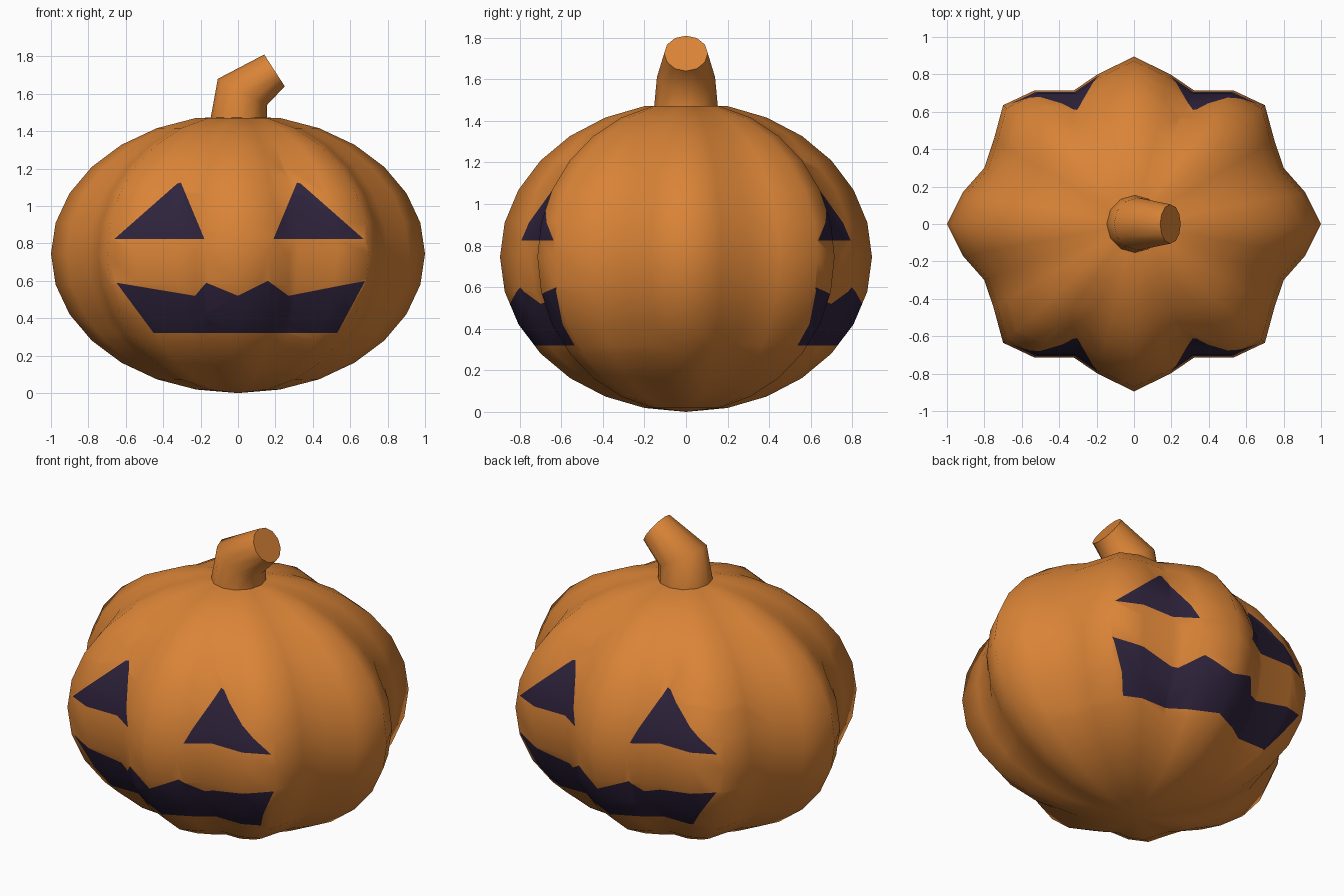
import bpy, bmesh, math
from mathutils import Vector

if "Cube" in bpy.data.objects:
    bpy.data.objects.remove(bpy.data.objects["Cube"])


def material(name, rgb):
    m = bpy.data.materials.new(name)
    m.diffuse_color = (*rgb, 1)
    m.use_nodes = True
    m.node_tree.nodes["Principled BSDF"].inputs["Base Color"].default_value = m.diffuse_color
    return m


ORANGE = material("pumpkin orange", (0.70, 0.23, 0.038))
DARK = material("dark purple", (0.028, 0.017, 0.046))


def make_object(name, bm, mats):
    bmesh.ops.recalc_face_normals(bm, faces=bm.faces[:])
    me = bpy.data.meshes.new(name)
    bm.to_mesh(me)
    bm.free()
    for m in mats:
        me.materials.append(m)
    for p in me.polygons:
        p.use_smooth = True
    ob = bpy.data.objects.new(name, me)
    bpy.context.collection.objects.link(ob)
    return ob


def skin(bm, rings):
    # bridge consecutive closed rings of points with quads
    loops = [[bm.verts.new(p) for p in r] for r in rings]
    n = len(loops[0])
    for a, b in zip(loops, loops[1:]):
        for i in range(n):
            j = (i + 1) % n
            bm.faces.new((a[i], a[j], b[j], b[i]))
    return loops


def fan(bm, loop, tip):
    v = bm.verts.new(tip)
    for i in range(len(loop)):
        bm.faces.new((loop[i], loop[(i + 1) % len(loop)], v))


# ---- body: eight-lobed outline, one quarter mirrored round ----
quarter = [(1, 0), (0.915, 0.17), (0.80, 0.30), (0.75, 0.45), (0.70, 0.635),
           (0.53, 0.715), (0.32, 0.715), (0.195, 0.80), (0, 0.895)]
half = quarter + [(-x, y) for x, y in quarter[-2::-1]]
outline = half + [(x, -y) for x, y in half[-2:0:-1]]

STEPS, R = 14, 0.745
rings = []
for k in range(1, STEPS):
    t = math.pi * k / STEPS
    s, z = math.sin(t), R - R * math.cos(t)
    rings.append([(x * s, y * s, z) for x, y in outline])
bm = bmesh.new()
loops = skin(bm, rings)
fan(bm, loops[0], (0, 0, 0))
fan(bm, loops[-1], (0, 0, 1.475))


# ---- carved face: cut convex shapes straight through front and back ----
def stamp(bm, poly):
    # poly is (x, z) points, counter-clockwise
    x0, x1 = min(p[0] for p in poly), max(p[0] for p in poly)
    z0, z1 = min(p[1] for p in poly), max(p[1] for p in poly)
    planes = []

    def inside():
        out = []
        for f in bm.faces:
            xs = [v.co.x for v in f.verts]
            zs = [v.co.z for v in f.verts]
            if max(xs) < x0 or min(xs) > x1 or max(zs) < z0 or min(zs) > z1:
                continue
            c = f.calc_center_median()
            if all((c - co).dot(no) < 0 for co, no in planes):
                out.append(f)
        return out

    for (ax, az), (bx, bz) in zip(poly, poly[1:] + poly[:1]):
        co = Vector((ax, 0, az))
        no = Vector((bz - az, 0, ax - bx)).normalized()
        faces = inside()
        geom = set(faces)
        for f in faces:
            geom.update(f.verts)
            geom.update(f.edges)
        bmesh.ops.bisect_plane(bm, geom=list(geom), dist=1e-5,
                               plane_co=co, plane_no=no)
        planes.append((co, no))
    for f in inside():
        f.material_index = 1


# eyes
stamp(bm, [(-0.66, 0.825), (-0.18, 0.825), (-0.305, 1.125), (-0.325, 1.12)])
stamp(bm, [(0.19, 0.825), (0.67, 0.825), (0.335, 1.12), (0.315, 1.125)])

# mouth: strips between the toothed upper lip and the straight lower lip
lip = [(-0.65, 0.59), (-0.23, 0.52), (-0.17, 0.59), (0, 0.52),
       (0.16, 0.60), (0.27, 0.52), (0.68, 0.60)]
low = [-0.45, -0.23, -0.17, 0, 0.16, 0.27, 0.53]
for i in range(len(lip) - 1):
    stamp(bm, [(low[i], 0.32), (low[i + 1], 0.32), lip[i + 1], lip[i]])
make_object("pumpkin_body", bm, [ORANGE, DARK])

# ---- stem: bent tube through three tilted rings ----
# each entry: left (x, z), right (x, z), half depth in y
sections = [((-0.15, 1.45), (0.155, 1.45), 0.155),
            ((-0.108, 1.68), (0.155, 1.54), 0.14),
            ((0.14, 1.81), (0.25, 1.64), 0.105)]
N = 12
rings = []
for (lx, lz), (rx, rz), d in sections:
    ring = []
    for i in range(N):
        a = 2 * math.pi * i / N
        c = math.cos(a) / 2
        ring.append(((lx + rx) / 2 + (rx - lx) * c, d * math.sin(a),
                     (lz + rz) / 2 + (rz - lz) * c))
    rings.append(ring)
bm = bmesh.new()
loops = skin(bm, rings)
bm.faces.new(loops[-1])
bm.faces.new(loops[0][::-1])
stem = make_object("stem", bm, [ORANGE])
bpy.context.view_layer.objects.active = stem
stem.select_set(True)
bpy.ops.object.shade_smooth_by_angle(angle=math.radians(60))
